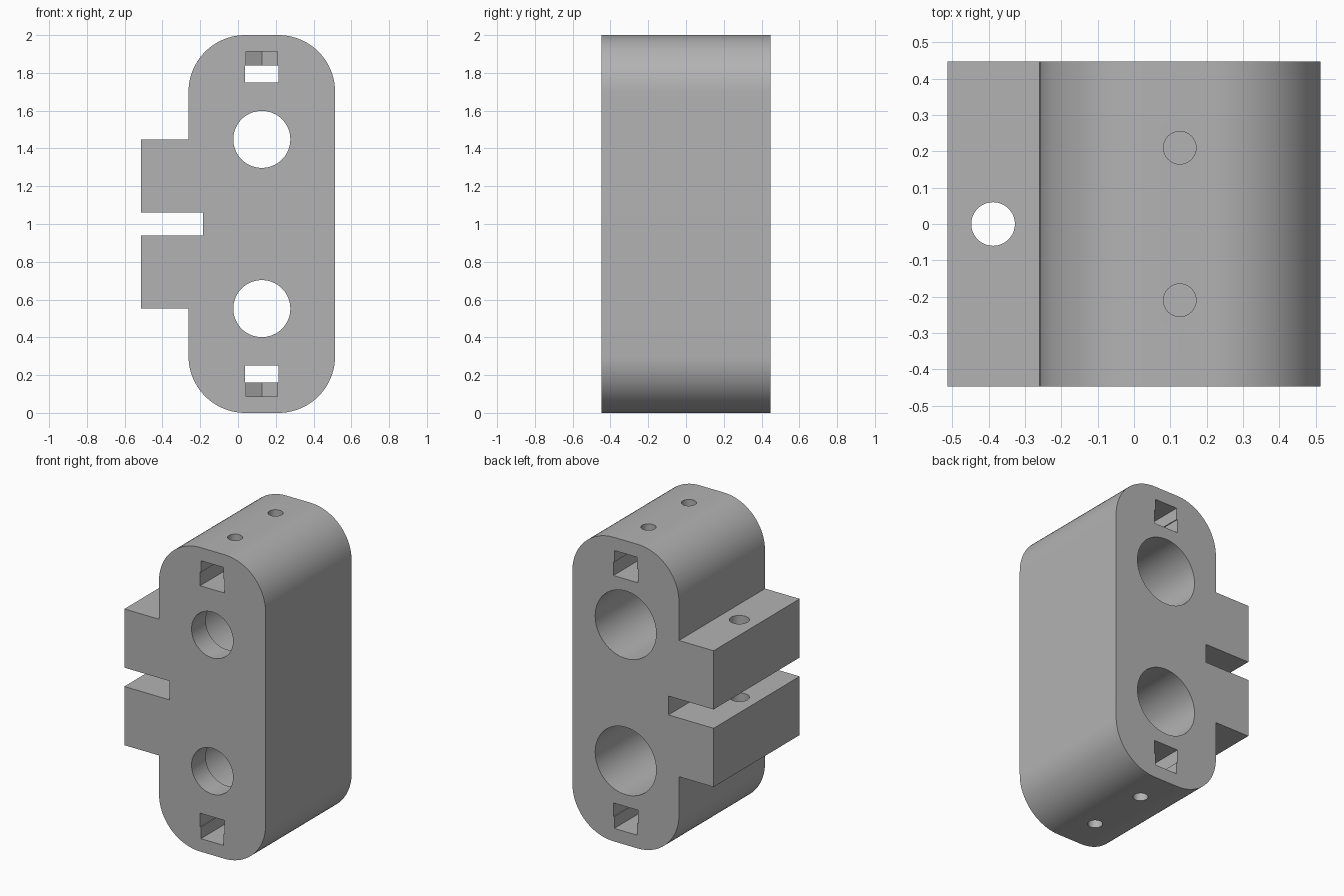
import bpy, bmesh
from math import cos, sin, pi, radians
from mathutils import Matrix

if "Cube" in bpy.data.objects:
    bpy.data.objects.remove(bpy.data.objects["Cube"], do_unlink=True)

grey = bpy.data.materials.new("plain grey")
grey.use_nodes = True
color = (0.45, 0.45, 0.45, 1)
grey.diffuse_color = color
grey.node_tree.nodes["Principled BSDF"].inputs["Base Color"].default_value = color

CX, HALF_W, HALF_D, R = 0.126, 0.388, 0.447, 0.3
TAB_X, SLOT_X = -0.514, -0.185


def make_object(name, bm):
    bmesh.ops.recalc_face_normals(bm, faces=bm.faces)
    mesh = bpy.data.meshes.new(name)
    bm.to_mesh(mesh)
    bm.free()
    mesh.materials.append(grey)
    obj = bpy.data.objects.new(name, mesh)
    bpy.context.collection.objects.link(obj)
    return obj


def prism(name, outline, to_3d, start, end):
    """Extrude a closed 2D outline between two depths."""
    bm = bmesh.new()
    rings = [[bm.verts.new(to_3d(a, b, d)) for a, b in outline] for d in (start, end)]
    bm.faces.new(rings[0])
    bm.faces.new(rings[1])
    n = len(outline)
    for i in range(n):
        j = (i + 1) % n
        bm.faces.new((rings[0][i], rings[0][j], rings[1][j], rings[1][i]))
    return make_object(name, bm)


def along_y(a, b, d):
    return (a, d, b)


def along_z(a, b, d):
    return (a, b, d)


def circle(x, y, r, n=64):
    return [(x + r * cos(2 * pi * i / n), y + r * sin(2 * pi * i / n)) for i in range(n)]


def rect(x0, x1, z0, z1):
    return [(x0, z0), (x1, z0), (x1, z1), (x0, z1)]


def corner(sx, sz, start):
    """Rounded body corner, swept a quarter turn from the start angle."""
    x, z = CX + sx * (HALF_W - R), 1 + sz * (1 - R)
    angles = [radians(start + 90 * i / 20) for i in range(21)]
    return [(x + R * cos(a), z + R * sin(a)) for a in angles]


# Body outline with the split clamp tab on its side
left = CX - HALF_W
outline = corner(1, -1, -90) + corner(1, 1, 0) + corner(-1, 1, 90)
outline += [(left, 1.448), (TAB_X, 1.448), (TAB_X, 1.062), (SLOT_X, 1.062),
            (SLOT_X, 0.938), (TAB_X, 0.938), (TAB_X, 0.552), (left, 0.552)]
outline += corner(-1, -1, 180)
body = prism("clamp_block", outline, along_y, -HALF_D, HALF_D)

# Clamp screw hole through both tabs
cutters = [prism("tab_screw_hole", circle(-0.388, 0, 0.06), along_z, 0.4, 1.6)]

for side, label in ((1, "upper"), (-1, "lower")):
    def z(offset):
        return 1 + side * offset

    # Rod bore: wide from the back, narrow through the front lip
    cutters.append(prism(label + "_bore", circle(CX, z(0.448), 0.222), along_y, -0.3, 0.6))
    cutters.append(prism(label + "_lip_hole", circle(CX, z(0.448), 0.151), along_y, -0.6, -0.2))
    # Slot running the full depth
    cutters.append(prism(label + "_slot", rect(CX - 0.089, CX + 0.089, z(0.748), z(0.838)),
                         along_y, -0.6, 0.6))
    # Nut pockets with pointed inner ends, and screw holes to the outside
    for end, place in ((-1, "front"), (1, "back")):
        w, y = 0.083, end * 0.21
        tip, shoulder = y - end * w * 1.155, y - end * w * 0.577
        pocket = [(CX - w, end * 0.6), (CX + w, end * 0.6), (CX + w, shoulder),
                  (CX, tip), (CX - w, shoulder)]
        cutters.append(prism(f"{label}_{place}_nut_pocket", pocket, along_z, z(0.8), z(0.914)))
        cutters.append(prism(f"{label}_{place}_screw_hole", circle(CX, y, 0.045, 32),
                             along_z, z(0.81), z(1.2)))

# Cut every opening, then bake the result
for cutter in cutters:
    cutter.hide_render = True
    mod = body.modifiers.new(cutter.name, "BOOLEAN")
    mod.operation = "DIFFERENCE"
    mod.solver = "EXACT"
    mod.object = cutter
bpy.context.view_layer.update()
baked = bpy.data.meshes.new_from_object(
    body.evaluated_get(bpy.context.evaluated_depsgraph_get()))
body.modifiers.clear()
body.data = baked
baked.materials.clear()
baked.materials.append(grey)
for cutter in cutters:
    bpy.data.objects.remove(cutter, do_unlink=True)

# Smooth the round surfaces, keep the edges sharp
bpy.ops.object.select_all(action="DESELECT")
body.select_set(True)
bpy.context.view_layer.objects.active = body
bpy.ops.object.shade_smooth_by_angle(angle=radians(30))
